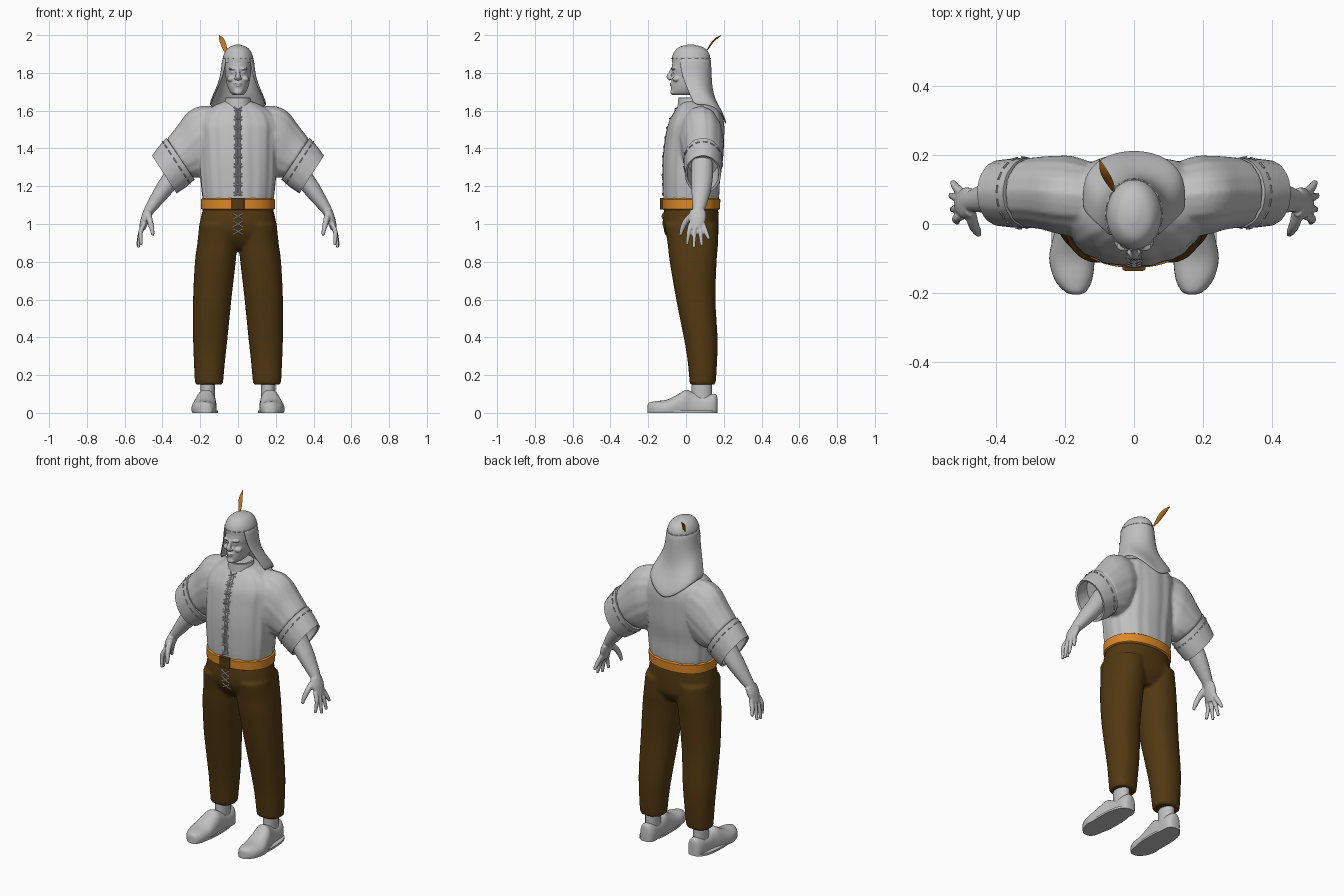
import bpy, bmesh
from math import sin, cos, pi, radians
from mathutils import Vector, Matrix

if "Cube" in bpy.data.objects:
    bpy.data.objects.remove(bpy.data.objects["Cube"])


def material(name, rgb):
    m = bpy.data.materials.new(name)
    m.use_nodes = True
    m.diffuse_color = (*rgb, 1)
    bsdf = m.node_tree.nodes["Principled BSDF"]
    bsdf.inputs["Base Color"].default_value = (*rgb, 1)
    bsdf.inputs["Roughness"].default_value = 0.8
    return m


GREY = material("pale grey", (0.53, 0.53, 0.53))
BROWN = material("dark brown", (0.085, 0.04, 0.006))
ORANGE = material("belt orange", (0.72, 0.25, 0.02))
RUST = material("feather rust", (0.5, 0.17, 0.015))


def flat(z, x0, x1, y0, y1):
    """Level ring given by its extents."""
    return (Vector(((x0 + x1) / 2, (y0 + y1) / 2, z)),
            Vector(((x1 - x0) / 2, 0, 0)), Vector((0, (y1 - y0) / 2, 0)))


def level(rows):
    """Centred level rings from (z, half width, front, back)."""
    return [flat(z, -rx, rx, y0, y1) for z, rx, y0, y1 in rows]


def span(outer, inner, y, ry):
    """Tilted ring between two points of the xz plane."""
    a, b = Vector((outer[0], y, outer[1])), Vector((inner[0], y, inner[1]))
    return ((a + b) / 2, (a - b) / 2, Vector((0, ry, 0)))


def power(v, p):
    return abs(v) ** p * (1 if v >= 0 else -1)


def blend(a, b, c, d, t):
    return b + (c - a) * (t / 2) + (a * 2 - b * 5 + c * 4 - d) * (t * t / 2) \
        + (b * 3 - a - c * 3 + d) * (t ** 3 / 2)


def loft(bm, rings, n=32, steps=4, p=1.0, fold=0.0, side=1):
    """Closed skin through rings, smoothed between them."""
    full, last = [], len(rings) - 1
    for i in range(last):
        near = [rings[max(0, min(last, i + k))] for k in (-1, 0, 1, 2)]
        for s in range(steps):
            full.append([blend(*(r[j] for r in near), s / steps) for j in range(3)])
    full.append(rings[-1])
    loops = []
    for c, u, v in full:
        loop = []
        for i in range(n):
            a = 2 * pi * i / n
            f = 1 + fold * (sin(13 * a + 1) + 0.7 * sin(21 * a + 4 * c.z))
            q = c + (u * power(cos(a), p) + v * power(sin(a), p)) * f
            loop.append(bm.verts.new((q.x * side, q.y, max(q.z, 0))))
        loops.append(loop)
    for l, m in zip(loops, loops[1:]):
        for i in range(n):
            j = (i + 1) % n
            bm.faces.new((l[i], l[j], m[j], m[i]))
    bm.faces.new(loops[0])
    bm.faces.new(loops[-1])


def limb(bm, pts, radii, n=12, steps=4, side=1, wide=1.0):
    """Tube along a path."""
    pts, rings = [Vector(q) for q in pts], []
    for i, q in enumerate(pts):
        d = (pts[min(i + 1, len(pts) - 1)] - pts[max(i - 1, 0)]).normalized()
        ref = Vector((0, 1, 0)) if abs(d.y) < 0.9 else Vector((1, 0, 0))
        u = d.cross(ref).normalized()
        rings.append((q, u * radii[i], d.cross(u) * radii[i] * wide))
    loft(bm, rings, n, steps, side=side)


def blob(bm, at, size):
    mat = Matrix.Translation(at) @ Matrix.Diagonal((*size, 1))
    bmesh.ops.create_uvsphere(bm, u_segments=20, v_segments=12, radius=1, matrix=mat)


def finish(name, bm, mat, voxel=0, smooth=3):
    bmesh.ops.recalc_face_normals(bm, faces=bm.faces)
    me = bpy.data.meshes.new(name)
    bm.to_mesh(me)
    bm.free()
    ob = bpy.data.objects.new(name, me)
    bpy.context.collection.objects.link(ob)
    me.materials.append(mat)
    bpy.ops.object.select_all(action="DESELECT")
    ob.select_set(True)
    bpy.context.view_layer.objects.active = ob
    bpy.ops.object.shade_smooth_by_angle(angle=radians(50))
    if voxel:
        r = ob.modifiers.new("fuse", "REMESH")
        r.mode, r.voxel_size, r.use_smooth_shade = "VOXEL", voxel, True
        s = ob.modifiers.new("soften", "SMOOTH")
        s.factor, s.iterations = 0.5, smooth
    return ob


# Trousers
bm = bmesh.new()
loft(bm, level([(1.09, .183, -.115, .17), (1.0, .203, -.122, .173),
                (.93, .2, -.1, .168), (.87, .12, -.05, .13)]), 48, p=0.9)
for s in (1, -1):
    loft(bm, [flat(1.0, .0, .205, -.115, .17), flat(.9, .004, .215, -.098, .17),
              flat(.8, .012, .228, -.086, .162), flat(.6, .035, .238, -.052, .156),
              flat(.4, .055, .238, -.012, .167), flat(.28, .068, .234, .008, .165),
              flat(.15, .08, .228, .02, .157)], 40, p=0.9, side=s)
finish("trousers", bm, BROWN, 0.01, 4)

# Shirt body with upper sleeves
body = [(1.09, .178, -.112, .165), (1.15, .19, -.12, .175), (1.25, .2, -.122, .18),
        (1.35, .204, -.12, .195), (1.45, .208, -.108, .2), (1.53, .21, -.092, .2),
        (1.59, .18, -.062, .185), (1.63, .12, -.035, .15), (1.65, .07, -.02, .11)]
bm = bmesh.new()
loft(bm, level(body), 120, p=0.88, fold=0.011)
for s in (1, -1):
    loft(bm, [span((.1, 1.62), (.1, 1.33), .07, .1), span((.2, 1.622), (.15, 1.27), .08, .115),
              span((.265, 1.59), (.175, 1.25), .085, .112), span((.32, 1.52), (.205, 1.245), .09, .105),
              span((.375, 1.45), (.24, 1.245), .09, .1)], 64, fold=0.01, side=s)
finish("shirt", bm, GREY, 0.008, 3)

# Collar and rolled cuffs
bm = bmesh.new()
loft(bm, level([(1.62, .075, -.045, .11), (1.668, .066, -.04, .1),
                (1.67, .058, -.032, .09), (1.63, .055, -.028, .09)]), 40, 1)
finish("collar", bm, GREY)
for s, word in ((1, "left"), (-1, "right")):
    bm = bmesh.new()
    loft(bm, [span((.365, 1.44), (.245, 1.25), .09, .09), span((.38, 1.455), (.23, 1.235), .09, .102),
              span((.42, 1.41), (.275, 1.195), .09, .1), span((.455, 1.362), (.325, 1.162), .09, .095),
              span((.445, 1.357), (.33, 1.175), .09, .083), span((.38, 1.42), (.27, 1.25), .09, .08)],
         48, 1, fold=0.006, side=s)
    for i in range(16):
        a0, a1 = i * pi / 8, i * pi / 8 + 0.22
        limb(bm, [(.326 + .073 * cos(a), .09 + .104 * sin(a), 1.325 + .112 * cos(a)) for a in (a0, a1)],
             (.003, .003), 6, 1, s)
    finish(word + "_cuff", bm, GREY)

    # Forearm, hand and fingers
    bm = bmesh.new()
    limb(bm, [(.3, .085, 1.33), (.345, .085, 1.25), (.395, .08, 1.18), (.445, .072, 1.11),
              (.472, .066, 1.07), (.49, .06, 1.03), (.505, .058, .985)],
         (.05, .05, .045, .034, .027, .024, .019), 20, side=s, wide=1.15)
    limb(bm, [(.475, .064, 1.07), (.49, .06, 1.03), (.507, .058, .975)], (.022, .024, .017), 20, side=s, wide=1.9)
    for y0, y1, x, z in ((.025, .005, .512, .89), (.047, .042, .528, .875),
                         (.07, .083, .532, .885), (.09, .122, .526, .92)):
        limb(bm, [(.498, y0, 1.0), (.516, (y0 + y1) / 2, .955), (x, y1, z)], (.013, .0125, .008), side=s)
    limb(bm, [(.478, .045, 1.06), (.466, .0, 1.015), (.456, -.02, .975), (.45, -.03, .94)],
         (.018, .016, .013, .008), side=s)
    finish(word + "_arm", bm, GREY, 0.0045, 2)

    # Ankle and shoe
    bm = bmesh.new()
    loft(bm, [flat(z, .122, .198, .03, .137) for z in (.06, .12, .25)], 24, side=s)
    finish(word + "_ankle", bm, GREY)
    bm = bmesh.new()
    shoe = ((-.204, .012, .04, .168), (-.195, .032, .054, .17), (-.16, .055, .062, .176),
            (-.1, .066, .07, .18), (-.04, .06, .1, .175), (0, .054, .122, .17), (.03, .05, .112, .165),
            (.08, .047, .095, .162), (.13, .046, .1, .16), (.158, .034, .098, .16), (.166, .014, .08, .16))
    loft(bm, [(Vector((x, y, h * .3)), Vector((w, 0, 0)), Vector((0, 0, h * .7)))
              for y, w, h, x in shoe], 32, p=0.85, side=s)
    finish(word + "_shoe", bm, GREY)
    bm = bmesh.new()
    loft(bm, [flat(.0, .107, .24, -.18, .16), flat(.012, .107, .24, -.18, .16)], 32, 1, 0.8, side=s)
    finish(word + "_sole", bm, GREY)

# Belt and buckle
bm = bmesh.new()
loft(bm, level([(1.075, .185, -.118, .172), (1.08, .195, -.125, .18),
                (1.13, .196, -.127, .182), (1.137, .186, -.118, .172)]), 64, 1, 0.9)
finish("belt", bm, ORANGE)
bm = bmesh.new()
loft(bm, [flat(z, -.034, .034, -.137, -.1) for z in (1.078, 1.138)], 24, 1, 0.4)
finish("buckle", bm, BROWN)

# Laces on shirt front and fly
def front(z):
    for (z0, _, a, _), (z1, _, b, _) in zip(body, body[1:]):
        if z0 <= z <= z1:
            return a + (b - a) * (z - z0) / (z1 - z0)
    return -.122


bm = bmesh.new()
for s in (1, -1):
    zs = [1.15 + .05 * i for i in range(10)]
    limb(bm, [(s * .008, front(z) + .001, z) for z in zs], [.005] * 10, 8, 2)
    for z in zs:
        limb(bm, [(-s * .022, front(z), z), (0, front(z) - .004, z + .008),
                  (s * .022, front(z + .02), z + .018)], [.0035] * 3, 6, 2)
finish("shirt_laces", bm, GREY)
bm = bmesh.new()
for z in (.945, .985, 1.025):
    for s in (1, -1):
        limb(bm, [(-s * .025, -.119 + max(0, 1 - z) * .25, z), (0, -.126 + max(0, 1 - z) * .25, z + .015),
                  (s * .025, -.119 + max(0, .97 - z) * .25, z + .03)], [.004] * 3, 6, 2)
finish("fly_laces", bm, GREY)

# Head and neck
bm = bmesh.new()
loft(bm, level([(1.6, .055, -.02, .09), (1.67, .053, -.012, .1)]), 32, 3)
loft(bm, level([(1.682, .025, -.065, .06), (1.695, .04, -.078, .08), (1.72, .053, -.079, .1),
                (1.75, .061, -.078, .11), (1.79, .067, -.073, .115), (1.82, .07, -.076, .118),
                (1.87, .07, -.07, .118)]), 40)
limb(bm, [(0, -.07, 1.825), (0, -.082, 1.8), (0, -.09, 1.78), (0, -.08, 1.765)], (.009, .01, .014, .012), 16)
for s in (1, -1):
    blob(bm, (s * .012, -.082, 1.771), (.009, .01, .007))
    blob(bm, (s * .028, -.064, 1.822), (.024, .016, .007))
    blob(bm, (s * .028, -.059, 1.803), (.012, .012, .007))
    blob(bm, (s * .038, -.05, 1.768), (.02, .022, .016))
blob(bm, (0, -.076, 1.744), (.021, .011, .005))
blob(bm, (0, -.074, 1.733), (.018, .011, .006))
blob(bm, (0, -.068, 1.698), (.022, .016, .015))
finish("head", bm, GREY, 0.004, 2)

# Cap with stitched band
bm = bmesh.new()
loft(bm, level([(1.855, .079, -.074, .126), (1.885, .079, -.073, .128), (1.915, .067, -.06, .115),
                (1.937, .046, -.036, .088), (1.949, .012, .008, .042)]), 40)
for i in range(18):
    limb(bm, [(.08 * cos(a), .027 + .102 * sin(a), 1.876) for a in (i * pi / 9, i * pi / 9 + .2)],
         (.003, .003), 6, 1)
finish("cap", bm, GREY)

# Hood cloth hanging over the neck and back
drape = ((0, .079, .027, .1, 128), (.2, .083, .027, .103, 122), (.45, .093, .03, .103, 112),
         (.65, .113, .04, .11, 103), (.85, .135, .055, .137, 96), (1, .148, .06, .152, 92))
bm, rows, cols = bmesh.new(), [], 40
for t, rx, cy, ry, reach in drape:
    row = []
    for i in range(cols + 1):
        a = radians(reach) * (2 * i / cols - 1)
        low = 1.53 + .1 * min(1, sin(min(abs(a), pi / 2)) ** 1.6)
        row.append(bm.verts.new((rx * sin(a), cy + ry * power(cos(a), 1 - .35 * t), 1.88 + (low - 1.88) * t)))
    rows.append(row)
for l, m in zip(rows, rows[1:]):
    for i in range(cols):
        bm.faces.new((l[i], l[i + 1], m[i + 1], m[i]))
hood = finish("hood_cloth", bm, GREY)
mod = hood.modifiers.new("thickness", "SOLIDIFY")
mod.thickness, mod.offset = 0.01, 0
mod = hood.modifiers.new("rounding", "SUBSURF")
mod.levels = mod.render_levels = 1

# Feather
bm = bmesh.new()
limb(bm, [(-.06, .095, 1.9), (-.068, .115, 1.925), (-.08, .138, 1.96), (-.09, .16, 1.982), (-.1, .188, 1.999)],
     (.003, .011, .014, .011, .001), 12, wide=0.25)
feather = finish("feather", bm, RUST)
